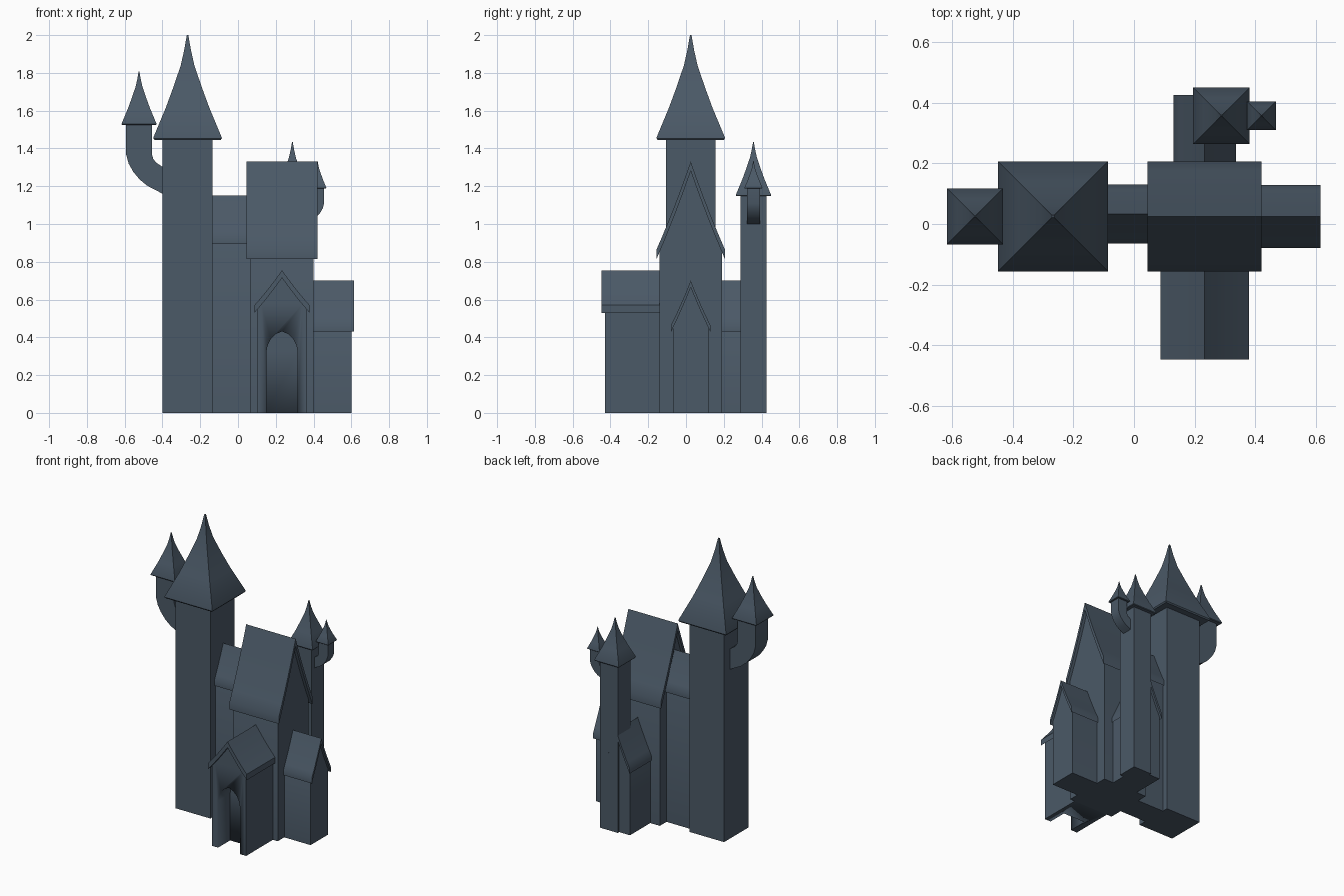
import bpy, bmesh, math

if "Cube" in bpy.data.objects:
    bpy.data.objects.remove(bpy.data.objects["Cube"])

slate = bpy.data.materials.new("dark_slate")
slate.diffuse_color = (0.070, 0.100, 0.135, 1)
slate.use_nodes = True
slate.node_tree.nodes["Principled BSDF"].inputs["Base Color"].default_value = slate.diffuse_color
CY = 0.025   # y of the long axis through tower, hall and side wings
CX = 0.233   # x of the cross axis through porch and back wing


def finish(name, bm):
    bmesh.ops.recalc_face_normals(bm, faces=bm.faces)
    me = bpy.data.meshes.new(name)
    bm.to_mesh(me)
    bm.free()
    me.materials.append(slate)
    for p in me.polygons:
        p.use_smooth = True
    me.set_sharp_from_angle(angle=math.radians(30))
    ob = bpy.data.objects.new(name, me)
    bpy.context.collection.objects.link(ob)
    return ob


def loft(name, rings):
    """Closed solid through rings of equal point count."""
    bm = bmesh.new()
    vs = [[bm.verts.new(p) for p in r] for r in rings]
    n = len(vs[0])
    for a, b in zip(vs, vs[1:]):
        for i in range(n):
            j = (i + 1) % n
            bm.faces.new((a[i], a[j], b[j], b[i]))
    bm.faces.new(vs[0])
    bm.faces.new(vs[-1])
    return finish(name, bm)


def prism(name, pts, axis, a, b, c):
    """Extrude a (u, z) profile along x or y from a to b, u centred on c."""
    if axis == 'x':
        return loft(name, [[(t, c + u, z) for u, z in pts] for t in (a, b)])
    return loft(name, [[(c + u, t, z) for u, z in pts] for t in (a, b)])


def square(cx, cy, h, z):
    return [(cx + i * h, cy + j * h, z) for i, j in ((-1, -1), (1, -1), (1, 1), (-1, 1))]


# gabled wing: solid body under a thick, slightly sagging roof
def wing(name, axis, c, body, roof, wall, eave, low, top, thick):
    def outer(u):
        t = abs(u) / eave
        return top - (top - low - thick) * (t + 0.12 * t * (1 - t))
    n = 6
    us = [eave * i / n for i in range(-n, n + 1)]
    prism(name + "_roof", [(u, outer(u)) for u in us] +
          [(u, outer(u) - thick) for u in reversed(us)], axis, *roof, c)
    ws = [wall * i / n for i in range(-n, n + 1)]
    pts = [(-wall, 0)] + [(u, outer(u) - thick + 0.003) for u in ws] + [(wall, 0)]
    return prism(name + "_walls", pts, axis, *body, c)


# concave four-sided spire with a thin eave
def spire(name, cx, cy, z, s):
    prof = [(0.175, -0.005), (0.181, 0.003), (0.181, 0.008), (0.115, 0.166),
            (0.075, 0.275), (0.036, 0.39), (0.018, 0.47), (0.004, 0.55)]
    loft(name, [square(cx, cy, r * s, z + h * s) for r, h in prof])


# tower with a curved bracket turret on its side
def tower(name, cx, cy, top, s, d):
    loft(name + "_shaft", [square(cx, cy, 0.132 * s, z) for z in (0, top)])
    spire(name + "_spire", cx, cy, top, s)
    neck = [(.325, .08), (.325, -.083), (.312, -.13), (.288, -.173), (.255, -.213),
            (.214, -.247), (.132, -.29), (.05, -.33), (.05, -.11), (.132, -.148),
            (.166, -.125), (.182, -.105), (.188, -.083), (.188, .08)]
    prof = [(cx + d * u * s, top + z * s) for u, z in neck]
    loft(name + "_turret", [[(x, cy + k * 0.067 * s, z) for x, z in prof] for k in (-1, 1)])
    spire(name + "_turret_spire", cx + d * 0.257 * s, cy, top + 0.077 * s, 0.51 * s)


tower("main_tower", -0.267, CY, 1.45, 1.0, -1)
tower("back_tower", 0.288, 0.357, 1.15, 0.515, 1)

wing("hall", 'x', CY, (0.065, 0.40), (0.045, 0.42), 0.165, 0.181, 0.815, 1.33, 0.05)
wing("link_wing", 'x', CY + 0.008, (-0.2, 0.12), (-0.2, 0.12), 0.085, 0.097, 0.895, 1.15, 0.035)
wing("side_wing", 'x', CY, (0.35, 0.60), (0.35, 0.615), 0.095, 0.104, 0.43, 0.70, 0.035)
wing("back_wing", 'y', CX, (0.12, 0.41), (0.12, 0.425), 0.095, 0.103, 0.43, 0.70, 0.035)
porch = wing("porch", 'y', CX, (-0.43, -0.10), (-0.447, -0.10), 0.13, 0.146, 0.53, 0.755, 0.04)

# pointed doorway recessed into the porch
half = [(.083, .32), (.077, .355), (.060, .39), (.033, .417)]
arch = [(.083, -.1)] + half + [(0, .432)] + [(-u, z) for u, z in reversed(half)] + [(-.083, -.1)]
cutter = prism("door_cutter", arch, 'y', -0.6, -0.30, CX)
cutter.hide_render = True
cutter.hide_viewport = True
m = porch.modifiers.new("doorway", 'BOOLEAN')
m.operation = 'DIFFERENCE'
m.solver = 'EXACT'
m.object = cutter
